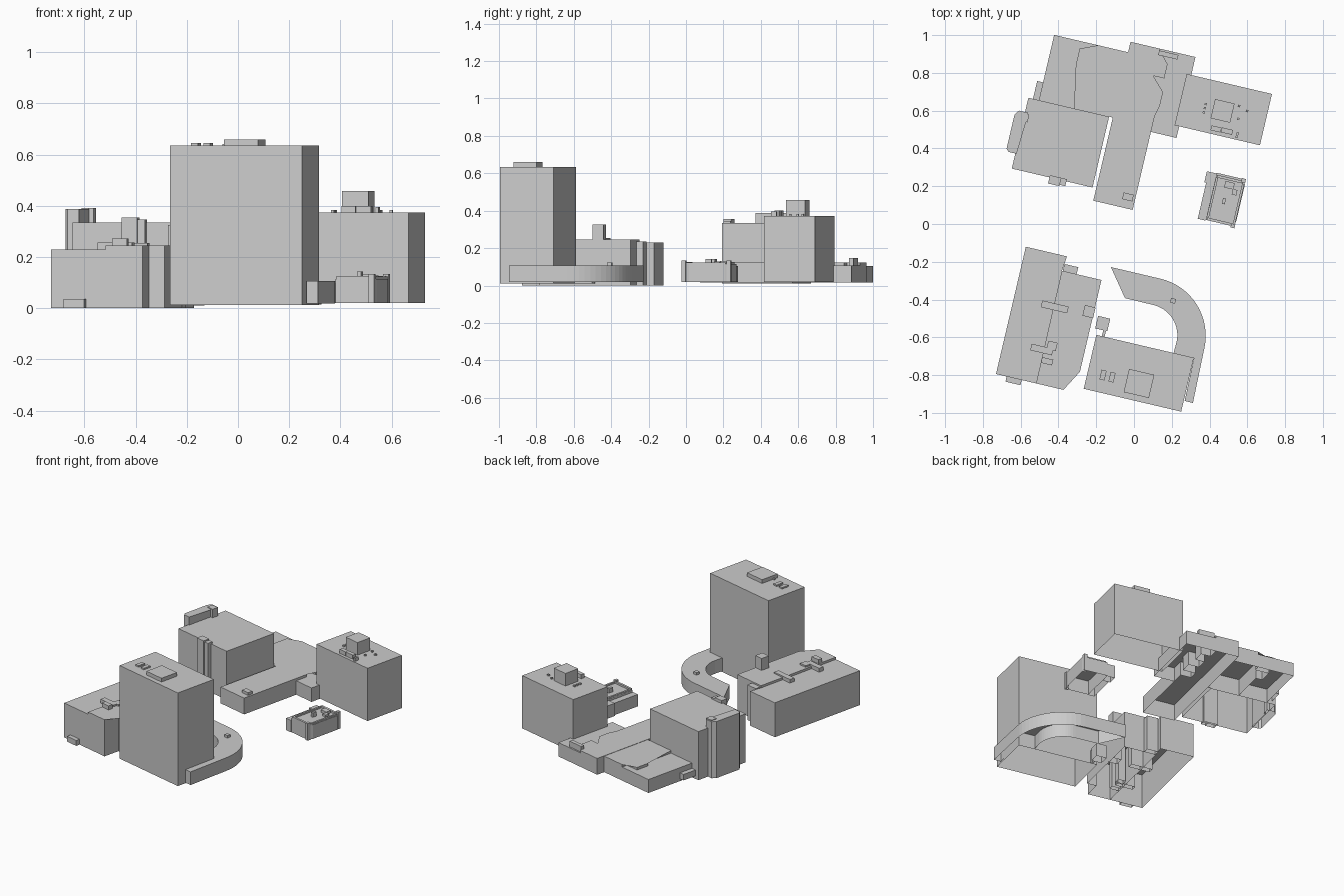
import bpy, bmesh
from math import sin, cos, radians, pi
from mathutils import Matrix

# The whole city block is laid out on a street grid turned clockwise
GRID = Matrix.Rotation(radians(-13.2), 4, 'Z')


def prism(name, pts, z0, z1):
    """Open-bottomed flat-roofed mass over a plan outline in grid coordinates."""
    area = sum(a[0] * b[1] - b[0] * a[1] for a, b in zip(pts, pts[1:] + pts[:1]))
    if area < 0:
        pts = pts[::-1]
    bm = bmesh.new()
    low = [bm.verts.new(GRID @ Matrix.Translation((x, y, z0)).translation) for x, y in pts]
    top = [bm.verts.new(GRID @ Matrix.Translation((x, y, z1)).translation) for x, y in pts]
    n = len(pts)
    for i in range(n):
        j = (i + 1) % n
        bm.faces.new((low[i], low[j], top[j], top[i]))
    roof = bm.faces.new(top)
    bmesh.ops.triangulate(bm, faces=[roof])
    me = bpy.data.meshes.new(name)
    bm.to_mesh(me)
    bm.free()
    ob = bpy.data.objects.new(name, me)
    bpy.context.collection.objects.link(ob)
    return ob


def box(name, u0, u1, v0, v1, z0, z1):
    return prism(name, [(u0, v0), (u1, v0), (u1, v1), (u0, v1)], z0, z1)


def cbox(name, u, v, su, sv, z0, z1):
    return box(name, u - su / 2, u + su / 2, v - sv / 2, v + sv / 2, z0, z1)


def arc(cx, cy, r, a0, a1, n):
    return [(cx + r * cos(a0 + (a1 - a0) * i / n), cy + r * sin(a0 + (a1 - a0) * i / n))
            for i in range(n + 1)]


# Tall tower with rooftop plant
box("tower", -.06, .47, -.91, -.617, .012, .635)
box("tower_plant_room", .15, .287, -.879, -.753, .635, .66)
for i, u in enumerate((.023, .072)):
    cbox(f"tower_vent_{i}", u, -.816, .027, .052, .635, .645)
cbox("tower_vent_small", .144, -.846, .012, .012, .635, .642)

# Curved podium wrapping the tower
podium = ([(-.067, -.25)] + arc(.203, -.56, .31, pi / 2, 0, 16)
          + [(.52, -.851), (.475, -.851), (.471, -.617), (.36, -.617)]
          + arc(.198, -.558, .164, 0, pi / 2, 16) + [(.043, -.393)])
prism("curved_podium", podium, .018, .106)
cbox("podium_vent", .294, -.349, .027, .025, .106, .122)

# Small link pavilion between tower and west block
box("link_pavilion", -.074, -.008, -.585, -.517, .012, .1)
box("link_passage", -.03, -.015, -.617, -.585, .012, .1)

# West block: two roof levels with a stepped seam
seam = [(-.306, -.248), (-.315, -.328), (-.315, -.505), (-.312, -.94)]
prism("west_block_low", [(-.53, -.94), (-.53, -.248)] + seam, 0, .23)
prism("west_block_high", seam[1:] + [(-.163, -.94), (-.163, -.827), (-.1, -.827),
                                     (-.1, -.328)], 0, .245)
box("west_north_bay", -.31, -.235, -.328, -.29, 0, .235)
box("west_roof_box_a", -.38, -.237, -.541, -.505, .005, .254)
box("west_roof_box_b", -.382, -.265, -.776, -.741, .005, .256)
box("west_roof_box_c", -.312, -.252, -.828, -.797, .005, .272)
box("west_roof_box_d", -.30, -.25, -.75, -.705, .005, .256)
box("west_stair_tower", -.155, -.097, -.535, -.477, 0, .325)
box("west_porch", -.472, -.39, -.968, -.94, 0, .036)

# Long centre hall with a stepped roof edge and lower east side
step = [(-.024, .495), (-.024, .58), (-.095, .58), (-.095, .64), (-.01, .64), (-.01, .715),
        (-.08, .715), (-.08, .787), (-.02, .787), (-.02, .864), (-.084, .864), (-.084, .935)]
prism("hall_high", [(-.238, .071), (-.024, .071)] + step + [(-.238, .935)], .015, .124)
prism("hall_low", step + [(.115, .935), (.115, .495)], .015, .108)
cbox("hall_south_vent", -.064, .132, .055, .036, .124, .142)
box("hall_north_box", -.08, .025, .9, .925, .108, .146)

# North-west low wing, two levels
step2 = [(-.401, .878), (-.401, .838), (-.492, .838), (-.492, .75), (-.449, .75), (-.449, .523)]
prism("wing_low", [(-.64, .523), (-.64, .878)] + step2, .015, .105)
prism("wing_high", step2 + [(-.238, .523), (-.238, .878)], .015, .122)
box("wing_side_bay", -.672, -.64, .523, .62, .03, .07)

# North-west tall block with side cores
box("nw_block", -.697, -.258, .138, .523, .01, .335)
prism("nw_west_core", [(-.69, .22), (-.735, .22), (-.748, .235), (-.748, .42), (-.73, .445),
                       (-.68, .445), (-.68, .40), (-.69, .40)], .01, .388)
box("nw_core_cap", -.72, -.672, .395, .437, .335, .392)
box("nw_south_core", -.492, -.43, .105, .15, .01, .355)
box("nw_south_core_side", -.43, -.4, .112, .15, .01, .346)

# North-east block with roof plant
box("ne_block", .09, .554, .558, .837, .02, .373)
box("ne_penthouse", .267, .373, .638, .742, .373, .457)
cbox("ne_roof_box_a", .308, .589, .055, .026, .373, .4)
cbox("ne_roof_box_b", .367, .591, .06, .026, .373, .4)
cbox("ne_roof_fin", .424, .582, .012, .03, .373, .395)
for i, (u, v) in enumerate([(.225, .66), (.225, .683), (.225, .705), (.399, .735),
                            (.446, .719), (.41, .668)]):
    cbox(f"ne_vent_{i}", u, v, .012, .012, .373, .383)

# Small house on the east side
box("house_porch_north", .312, .365, .30, .36, .02, .105)
box("house_porch_south", .322, .365, .104, .30, .02, .1)
prism("house_body", [(.365, .108), (.515, .108), (.524, .14), (.524, .335), (.512, .364),
                     (.365, .364)], .02, .114)
for i, v in enumerate((.115, .347)):
    cbox(f"house_parapet_end_{i}", .44, v, .14, .014, .114, .126)
for i, u in enumerate((.372, .515)):
    cbox(f"house_parapet_side_{i}", u, .23, .012, .218, .114, .124)
for i, v in enumerate((.11, .356)):
    cbox(f"house_corner_{i}", .512, v, .022, .022, .02, .134)
cbox("house_roof_box", .445, .315, .05, .035, .114, .132)
cbox("house_roof_box_small", .48, .285, .025, .03, .114, .128)
cbox("house_chimney", .436, .227, .016, .032, .114, .143)
